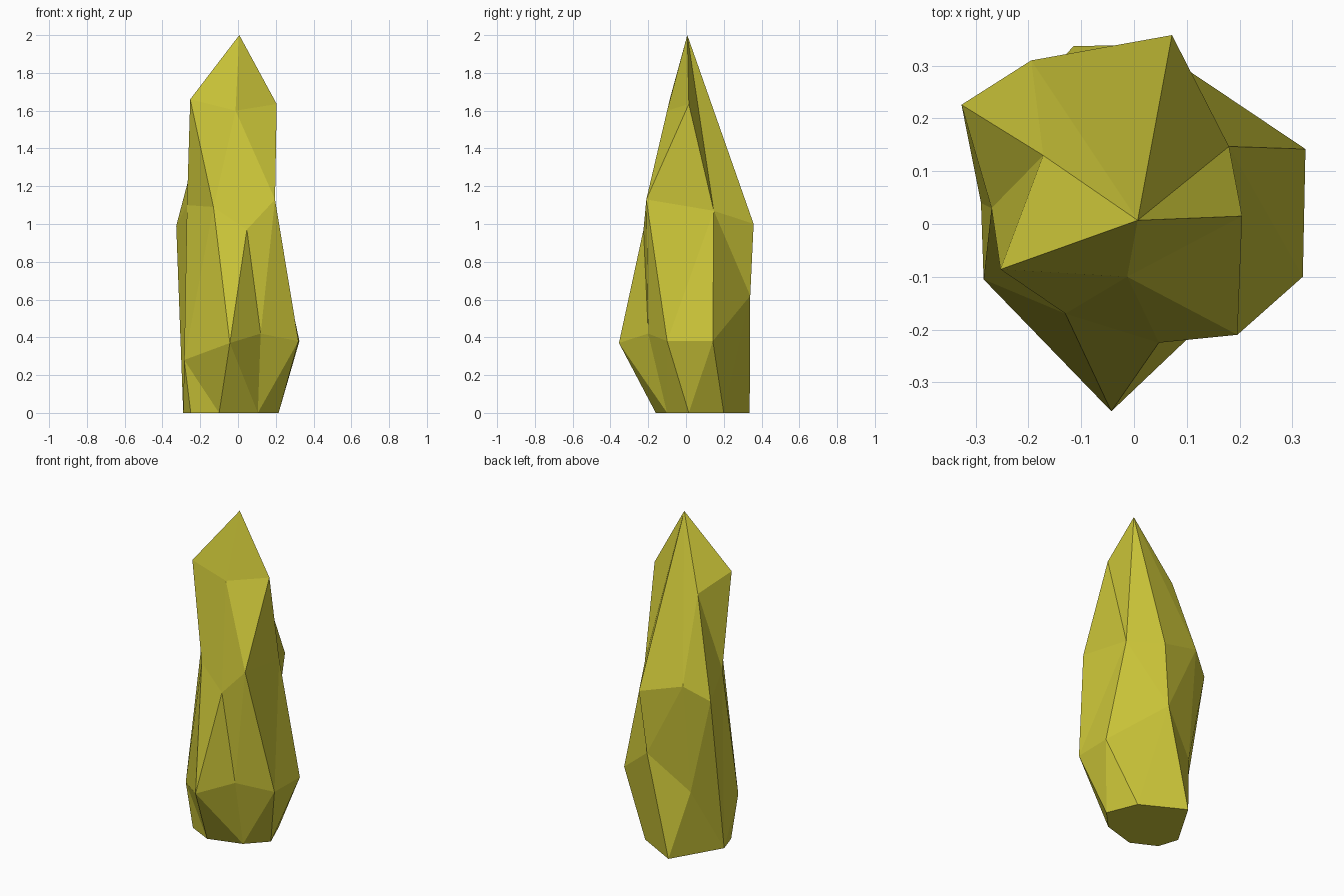
import bpy, bmesh

if "Cube" in bpy.data.objects:
    bpy.data.objects.remove(bpy.data.objects["Cube"])

bm = bmesh.new()


def ring(points):
    return [bm.verts.new(p) for p in points]


# Irregular rings, each listed clockwise seen from above, starting at the +x side
base = ring([(0.215, 0.015, 0), (0.105, -0.10, 0), (-0.10, -0.16, 0), (-0.25, -0.085, 0),
             (-0.29, 0.04, 0), (-0.115, 0.337, 0), (0.14, 0.20, 0)])
low = ring([(0.325, 0.142, 0.38), (0.32, -0.10, 0.38), (0.12, -0.20, 0.42),
            (-0.043, -0.355, 0.37), (-0.285, -0.105, 0.28), (-0.20, 0.24, 0.40),
            (0.03, 0.34, 0.62)])
low.insert(5, base[4])          # one facet runs straight down to the base
mid = ring([(0.18, 0.147, 1.07), (0.196, -0.21, 1.13), (0.047, -0.225, 0.97),
            (-0.13, -0.17, 1.09), (-0.27, 0.03, 1.10), (-0.327, 0.226, 0.99),
            (-0.195, 0.31, 1.08), (0.072, 0.358, 1.0)])
tip = ring([(0.205, 0.015, 1.635), (-0.013, -0.10, 1.60), (-0.253, -0.086, 1.66),
            (-0.172, 0.13, 1.58), (0.007, 0.007, 2.0)])


def zip_rings(upper, lower, steps):
    """Join two rings with triangles; each step advances the upper or lower ring."""
    i = j = 0
    for s in steps:
        a, b = upper[i % len(upper)], lower[j % len(lower)]
        if s == "u":
            i += 1
            c = upper[i % len(upper)]
        else:
            j += 1
            c = lower[j % len(lower)]
        if len({a, b, c}) == 3:
            bm.faces.new((a, b, c))


# Bands of facets
zip_rings(tip, mid, "lullulullullu")
zip_rings(mid, low, "lululululululuul")
zip_rings(low, base, "uluululluululul")

# Pointed top facets and flat underside
for k in range(3):
    bm.faces.new((tip[4], tip[k], tip[k + 1]))
bm.faces.new(base)
bmesh.ops.recalc_face_normals(bm, faces=bm.faces[:])

mesh = bpy.data.meshes.new("crystal_shard")
bm.to_mesh(mesh)
bm.free()
shard = bpy.data.objects.new("crystal_shard", mesh)
bpy.context.collection.objects.link(shard)

# Yellow crystal colour
mat = bpy.data.materials.new("yellow_crystal")
mat.diffuse_color = (0.60, 0.56, 0.04, 1)
mat.use_nodes = True
mat.node_tree.nodes["Principled BSDF"].inputs["Base Color"].default_value = mat.diffuse_color
mesh.materials.append(mat)
